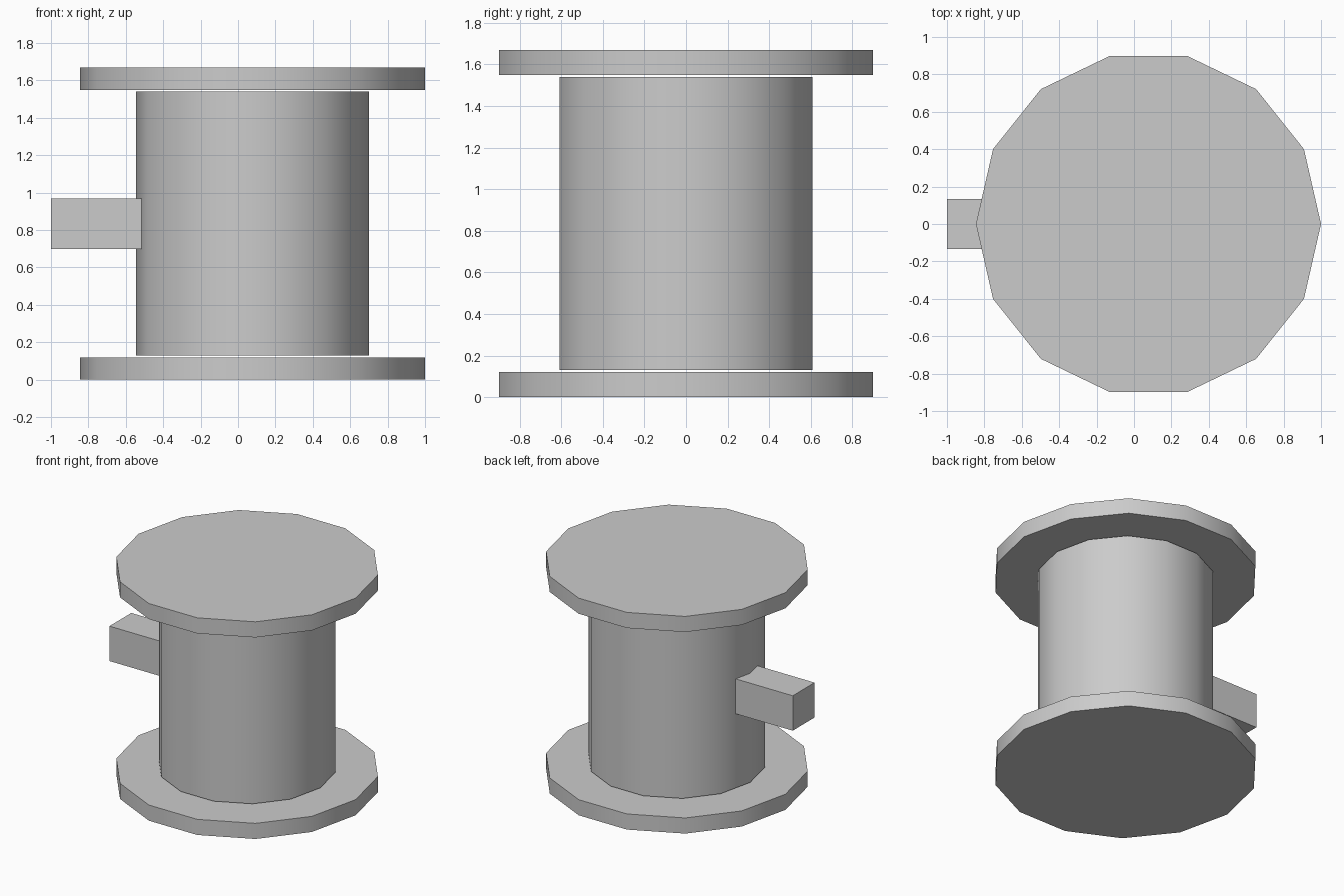
import bpy, math

if "Cube" in bpy.data.objects:
    bpy.data.objects.remove(bpy.data.objects["Cube"])

CX = 0.0775   # spool axis, offset because the handle sticks out on -x
SIDES = 14


def drum(name, radius, z0, z1):
    bpy.ops.mesh.primitive_cylinder_add(
        vertices=SIDES, radius=radius, depth=z1 - z0,
        location=(CX, 0, (z0 + z1) / 2))
    ob = bpy.context.object
    ob.name = name
    # put a corner on the x axis
    ob.rotation_euler.z = math.pi / 2
    bpy.ops.object.transform_apply(location=False, rotation=True, scale=True)
    bpy.ops.object.shade_smooth_by_angle(angle=math.radians(30))
    return ob


# End plates and the core between them, with thin gaps
drum("bottom_flange", 0.9225, 0.0, 0.12)
drum("core", 0.6225, 0.13, 1.54)
drum("top_flange", 0.9225, 1.548, 1.668)

# Square peg, its inner end sunk just into the core
x0, x1, z0, z1, width = -1.0, -0.51, 0.70, 0.968, 0.265
bpy.ops.mesh.primitive_cube_add(size=1, location=((x0 + x1) / 2, 0, (z0 + z1) / 2))
peg = bpy.context.object
peg.name = "side_peg"
peg.scale = (x1 - x0, width, z1 - z0)
bpy.ops.object.transform_apply(location=False, rotation=False, scale=True)
